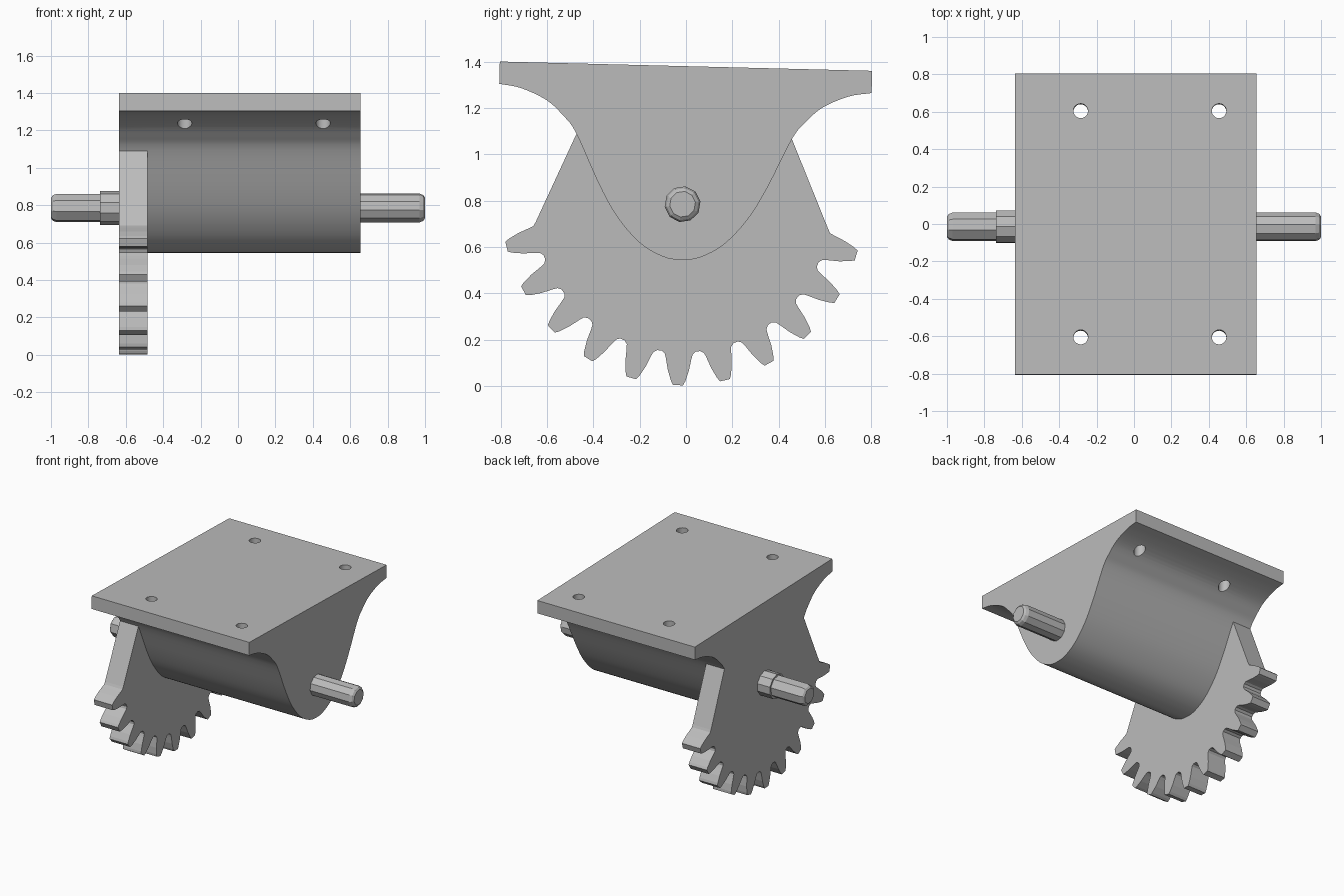
import bpy
import bmesh
from math import sin, cos, radians
from mathutils import Vector, Matrix

if "Cube" in bpy.data.objects:
    bpy.data.objects.remove(bpy.data.objects["Cube"])

steel = bpy.data.materials.new("grey_metal")
steel.use_nodes = True
GREY = (0.5, 0.5, 0.5, 1)
steel.diffuse_color = GREY
steel.node_tree.nodes["Principled BSDF"].inputs["Base Color"].default_value = GREY

# The whole assembly is tilted slightly about the shaft axis
TILT = Matrix.Translation((0, -0.015, 0.785)) @ Matrix.Rotation(radians(-1.43), 4, 'X')


def finish(bm, name):
    bmesh.ops.recalc_face_normals(bm, faces=bm.faces)
    mesh = bpy.data.meshes.new(name)
    bm.to_mesh(mesh)
    bm.free()
    obj = bpy.data.objects.new(name, mesh)
    bpy.context.collection.objects.link(obj)
    obj.data.materials.append(steel)
    obj.matrix_world = TILT
    return obj


def extrude_profile(name, outline, x0, x1):
    """Closed (y, z) outline extruded along x."""
    bm = bmesh.new()
    face = bm.faces.new([bm.verts.new((x0, y, z)) for y, z in outline])
    ext = bmesh.ops.extrude_face_region(bm, geom=[face])
    verts = [g for g in ext["geom"] if isinstance(g, bmesh.types.BMVert)]
    bmesh.ops.translate(bm, verts=verts, vec=(x1 - x0, 0, 0))
    return finish(bm, name)


def rod(name, sides, rings, spin=0):
    """Straight rod along x from (x, radius) rings."""
    bm = bmesh.new()
    loops = []
    for x, r in rings:
        angles = [radians(spin + 360 * i / sides) for i in range(sides)]
        loops.append([bm.verts.new((x, r * cos(a), r * sin(a))) for a in angles])
    for a, b in zip(loops, loops[1:]):
        for i in range(sides):
            j = (i + 1) % sides
            bm.faces.new((a[i], a[j], b[j], b[i]))
    bm.faces.new(loops[0])
    bm.faces.new(loops[-1])
    return finish(bm, name)


def spline(points, steps):
    """Catmull-Rom curve through the points."""
    pts = [Vector(p) for p in points]
    pts = [2 * pts[0] - pts[1]] + pts + [2 * pts[-1] - pts[-2]]
    out = []
    for a, b, c, d in zip(pts, pts[1:], pts[2:], pts[3:]):
        for k in range(steps):
            t = k / steps
            out.append(0.5 * (2 * b + (c - a) * t + (2 * a - 5 * b + 4 * c - d) * t ** 2
                              + (3 * b - a - 3 * c + d) * t ** 3))
    return out + [pts[-2]]


# Body: flat mounting plate flowing into a rounded belly
half = [(-0.804, 0.5), (-0.707, 0.483), (-0.597, 0.434), (-0.526, 0.371), (-0.468, 0.298),
        (-0.367, 0.086), (-0.284, -0.057), (-0.182, -0.17), (-0.08, -0.228)]
lower = half + [(0, -0.24)] + [(-y, z) for y, z in reversed(half)]
body = extrude_profile("mount_body", spline(lower, 4) + [(0.804, 0.596), (-0.804, 0.596)],
                       -0.635, 0.655)

# Four screw holes through the plate
bm = bmesh.new()
for x in (-0.285, 0.455):
    for y in (-0.605, 0.605):
        bmesh.ops.create_cone(bm, cap_ends=True, segments=20, radius1=0.039, radius2=0.039,
                              depth=0.6, matrix=Matrix.Translation((x, y, 0.55)))
cutter = finish(bm, "hole_cutter")
cutter.hide_render = True
cutter.hide_viewport = True
cut = body.modifiers.new("screw_holes", 'BOOLEAN')
cut.object = cutter
cut.operation = 'DIFFERENCE'
cut.solver = 'EXACT'
bpy.context.view_layer.update()
mesh = bpy.data.meshes.new_from_object(body.evaluated_get(bpy.context.evaluated_depsgraph_get()))
body.modifiers.clear()
body.data = mesh
bpy.data.objects.remove(cutter)

# Gear sector: eleven teeth below two straight sides that run up into the body
flank = [(6.6, 0.639), (5.3, 0.65), (4.7, 0.67), (3.6, 0.72), (2.3, 0.765), (1.6, 0.782)]
tooth = [(-a, r) for a, r in flank] + [(a, r) for a, r in reversed(flank)]
teeth = [(15 * k + a, r) for k in range(-5, 6) for a, r in tooth]
teeth = [(-122.5, 0.55)] + teeth + [(122.5, 0.55)]
outline = [(r * sin(radians(a)), -r * cos(radians(a))) for a, r in teeth]
outline += [(0.34, 0.56), (-0.34, 0.56)]
extrude_profile("gear_sector", outline, -0.635, -0.485)

# Shaft ends with chamfered tips, and the collar beside the gear
rod("left_shaft", 10, [(0.6, 0.078), (0.97, 0.078), (0.99, 0.07), (1.0, 0.056)], 10)
rod("right_shaft", 8, [(-0.6, 0.078), (-0.97, 0.078), (-0.99, 0.07), (-1.0, 0.056)], 15)
rod("shaft_collar", 10, [(-0.6, 0.09), (-0.737, 0.09)], 18)

# Smooth the curved belly and hole walls only
bpy.ops.object.select_all(action='DESELECT')
body.select_set(True)
bpy.context.view_layer.objects.active = body
bpy.ops.object.shade_smooth_by_angle(angle=radians(30))
